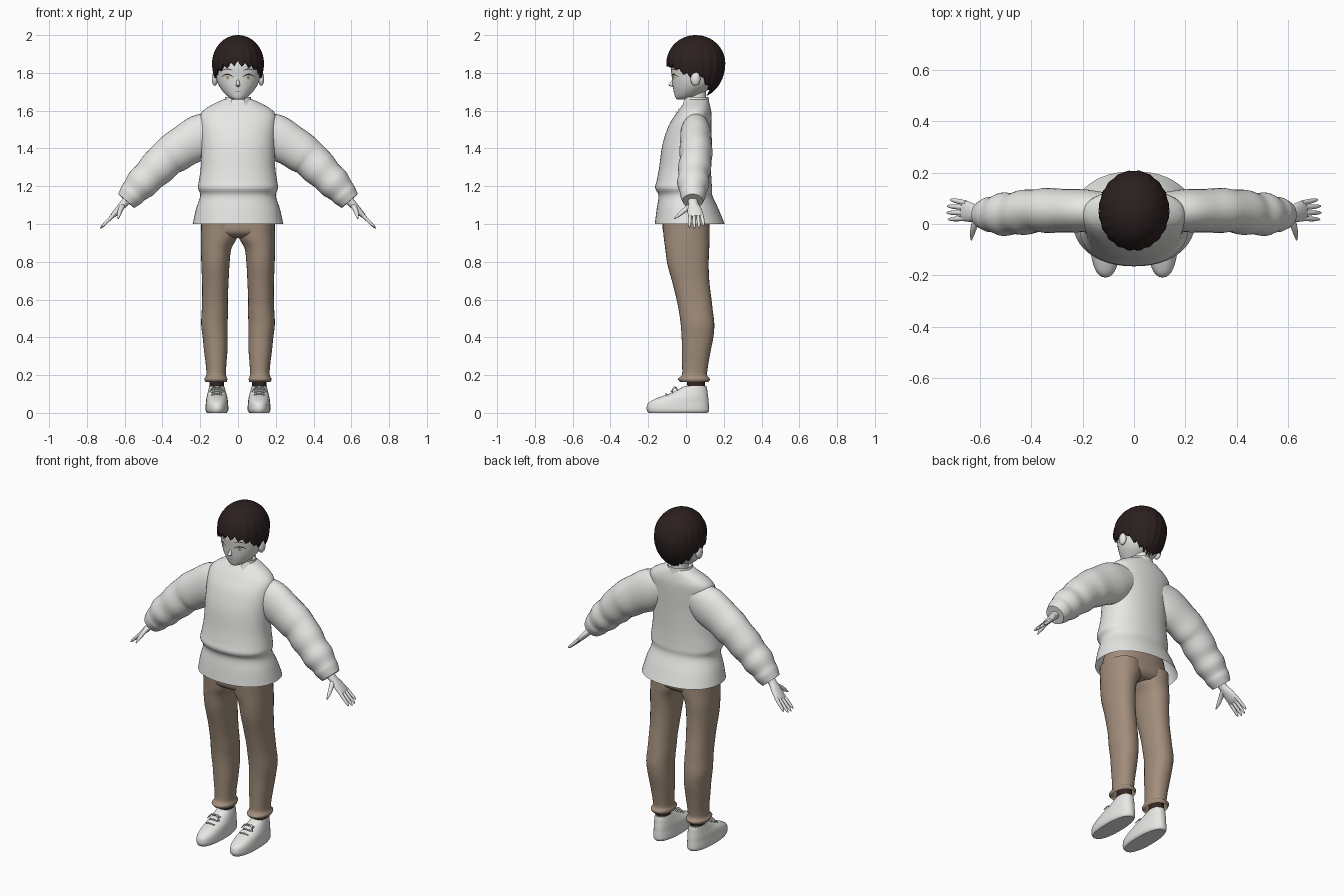
import bpy, bmesh, math, random
from mathutils import Vector
from mathutils.bvhtree import BVHTree

random.seed(4)
cube = bpy.data.objects.get("Cube")
if cube:
    bpy.data.objects.remove(cube)


def material(name, r, g, b):
    m = bpy.data.materials.new(name)
    m.use_nodes = True
    m.diffuse_color = (r, g, b, 1)
    bsdf = next(n for n in m.node_tree.nodes if n.type == 'BSDF_PRINCIPLED')
    bsdf.inputs["Base Color"].default_value = (r, g, b, 1)
    bsdf.inputs["Roughness"].default_value = 0.8
    return m


white = material("off white", .8, .8, .78)
brown = material("trouser brown", .36, .27, .2)
dark = material("hair dark brown", .025, .014, .014)
sock = material("sock dark brown", .035, .02, .017)
cream = material("eye cream", .82, .8, .6)
grey = material("soft grey", .35, .33, .3)
made = []


def finish(name, bm, mat):
    me = bpy.data.meshes.new(name)
    bm.to_mesh(me)
    bm.free()
    me.materials.append(mat)
    ob = bpy.data.objects.new(name, me)
    bpy.context.collection.objects.link(ob)
    made.append(ob)
    return ob


def smooth_path(pts, steps):
    """Catmull-Rom through tuples of any length."""
    out = []
    for i in range(len(pts) - 1):
        a, b, c, d = pts[max(i - 1, 0)], pts[i], pts[i + 1], pts[min(i + 2, len(pts) - 1)]
        for k in range(steps):
            t = k / steps
            out.append([q + .5 * t * (r - p + t * (2 * p - 5 * q + 4 * r - s + t * (3 * (q - r) + s - p)))
                        for p, q, r, s in zip(a, b, c, d)])
    return out + [list(pts[-1])]


def loft(name, pts, mat, flat=True, n=28, power=2.0, caps=(True, True), gap=0, steps=4):
    """Skin rounded sections (x, y, z, radius, y radius); gap leaves the front open."""
    path = smooth_path(pts, steps)
    bm = bmesh.new()
    rows = []
    for i, p in enumerate(path):
        u, v = Vector((1, 0, 0)), Vector((0, 1, 0))
        if not flat:
            t = Vector(path[min(i + 1, len(path) - 1)][:3]) - Vector(path[max(i - 1, 0)][:3])
            t.normalize()
            v = (v - t * v.dot(t)).normalized()
            u = v.cross(t)
        row = []
        for k in range(n + (gap > 0)):
            a = -math.pi / 2 + gap + (math.tau - 2 * gap) * k / n
            c, s = math.cos(a), math.sin(a)
            c = math.copysign(abs(c) ** (2 / power), c)
            s = math.copysign(abs(s) ** (2 / power), s)
            row.append(bm.verts.new(Vector(p[:3]) + u * c * max(p[3], .001) + v * s * max(p[4], .001)))
        rows.append(row)
    for lo, hi in zip(rows, rows[1:]):
        for k in range(n):
            j = (k + 1) % len(lo)
            bm.faces.new((lo[k], lo[j], hi[j], hi[k]))
    for row, cap in zip((rows[0], rows[-1]), caps):
        if cap and not gap:
            bm.faces.new(row)
    bmesh.ops.recalc_face_normals(bm, faces=bm.faces)
    return finish(name, bm, mat)


def stack(name, rows, mat, x=0, **kw):
    """Loft level sections given as (z, left edge, right edge, front, back)."""
    return loft(name, [((l + r) / 2 + x, (f + b) / 2, z, (r - l) / 2, (b - f) / 2)
                       for z, l, r, f, b in rows], mat, **kw)


def plate(name, target, x0, x1, low, high, mat, lift, cols=10):
    """Thin painted strip laid on the front of target; low and high are functions of 0..1."""
    tree = BVHTree.FromPolygons([v.co for v in target.data.vertices],
                                [p.vertices[:] for p in target.data.polygons])
    bm = bmesh.new()
    grid = []
    for i in range(cols + 1):
        t = i / cols
        x = x0 + (x1 - x0) * t
        col = []
        for k in range(4):
            z = low(t) + (high(t) - low(t)) * k / 3
            hit = tree.ray_cast(Vector((x, -1, z)), Vector((0, 1, 0)))[0]
            col.append(bm.verts.new((x, (hit.y if hit else 0) - lift, z)))
        grid.append(col)
    for a, b in zip(grid, grid[1:]):
        for k in range(3):
            bm.faces.new((a[k], b[k], b[k + 1], a[k + 1]))
    bm.normal_update()
    for f in bm.faces:
        if f.normal.y > 0:
            f.normal_flip()
    return finish(name, bm, mat)


def ellipsoid(name, loc, radii, mat):
    bm = bmesh.new()
    bmesh.ops.create_uvsphere(bm, u_segments=16, v_segments=10, radius=1)
    bmesh.ops.scale(bm, vec=radii, verts=bm.verts)
    bmesh.ops.translate(bm, vec=loc, verts=bm.verts)
    return finish(name, bm, mat)


# Shirt body, gathered at the waist and flared at the open hem
shirt = stack("shirt", [(z, -w, w, f, b) for z, w, f, b in (
    (1.0, .24, -.165, .205), (1.08, .222, -.155, .172), (1.15, .2, -.145, .14),
    (1.19, .212, -.163, .138), (1.23, .207, -.155, .135), (1.3, .197, -.142, .132),
    (1.42, .195, -.125, .132), (1.52, .2, -.092, .135), (1.58, .198, -.055, .135),
    (1.615, .165, -.03, .13), (1.645, .11, -.005, .122), (1.66, .075, .0, .115))],
    white, n=48, power=2.2, caps=(False, True))
stack("collar", [(1.62, -.085, .085, -.03, .128), (1.65, -.074, .074, -.018, .122),
                 (1.672, -.068, .068, -.008, .12)], white, gap=.45, n=32)
plate("collar_placket", shirt, -.035, .035, lambda t: 1.575 + .008 * abs(2 * t - 1),
      lambda t: 1.618, white, .006)

# Head, neck and face
head = stack("head", [(z, -w, w, f, b) for z, w, f, b in (
    (1.658, .022, -.045, .02), (1.667, .042, -.055, .04), (1.69, .07, -.062, .085),
    (1.73, .1, -.07, .14), (1.78, .117, -.075, .165), (1.85, .122, -.08, .175),
    (1.92, .1, -.05, .155), (1.96, .05, 0, .11))], white, n=40)
stack("neck", [(1.57, -.055, .055, 0, .115), (1.63, -.046, .046, .005, .108),
               (1.73, -.046, .046, .01, .105)], white)
loft("nose", [(0, -.066, 1.765, .006, .006), (0, -.074, 1.745, .009, .012),
              (0, -.08, 1.734, .011, .012), (0, -.066, 1.726, .005, .006)], white, n=12)
plate("mouth", head, -.022, .022, lambda t: 1.699, lambda t: 1.699 + .004 * math.sin(math.pi * t), grey, .002)

arc = lambda t: math.sin(math.pi * t)
for s, side in ((1, "left"), (-1, "right")):
    plate(side + "_eye", head, s * .026, s * .084, lambda t: 1.776 - .013 * arc(t),
          lambda t: 1.776 + .013 * arc(t), cream, .002)
    plate(side + "_iris", head, s * .045, s * .064, lambda t: 1.776 - .011 * arc(t),
          lambda t: 1.776 + .011 * arc(t), grey, .004)
    plate(side + "_lashes", head, s * .024, s * .088, lambda t: 1.777 + .012 * arc(t),
          lambda t: 1.779 + .017 * arc(t), dark, .005)
    plate(side + "_brow", head, s * .028, s * .085, lambda t: 1.812 + .006 * arc(t),
          lambda t: 1.813 + .01 * arc(t), dark, .003)
    ellipsoid(side + "_ear", (s * .123, .05, 1.768), (.016, .026, .036), white)

# Hair cap with ridged strands and a ragged lower edge
edge = [(0, 1.85), (35, 1.835), (60, 1.805), (78, 1.775), (95, 1.8), (115, 1.745), (150, 1.7), (181, 1.688)]
bm = bmesh.new()
columns, rows, mid = 120, 16, 1.85
grid = []
for i in range(columns):
    a = math.tau * i / columns
    deg = math.degrees(min(a, math.tau - a))
    (d0, z0), (d1, z1) = next(p for p in zip(edge, edge[1:]) if p[0][0] <= deg < p[1][0])
    end = z0 + (z1 - z0) * (deg - d0) / (d1 - d0)
    tooth = abs(i % 6 - 3) / 3
    end += .022 * (tooth - .4) + random.uniform(-.004, .004)
    last = math.acos((end - mid) / (.15 if end > mid else .185))
    col = []
    for k in range(1, rows + 2):
        th = last * min(k / rows, 1)
        c, r = math.cos(th), math.sin(th)
        r *= 1 - .035 * tooth * min(k / rows, 1)
        if k > rows:
            r *= .86
        col.append(bm.verts.new((.139 * r * math.sin(a), .052 - .158 * r * math.cos(a),
                                 mid + c * (.15 if c > 0 else .185))))
    grid.append(col)
crown = bm.verts.new((0, .052, 2.0))
for a, b in zip(grid, grid[1:] + grid[:1]):
    bm.faces.new((crown, a[0], b[0]))
    for k in range(rows):
        bm.faces.new((a[k], a[k + 1], b[k + 1], b[k]))
bmesh.ops.recalc_face_normals(bm, faces=bm.faces)
finish("hair", bm, dark)

# Trousers seat
stack("trouser_seat", [(1.1, -.17, .17, -.11, .115), (1.0, -.193, .193, -.124, .124),
                       (.95, -.18, .18, -.115, .122), (.925, -.1, .1, -.07, .1)], brown, n=40, power=2.4)

for s, side in ((1, "left"), (-1, "right")):
    # Puffy sleeve with a gathered cuff
    loft(side + "_sleeve", [(s * x, y, z, u, v) for x, y, z, u, v in (
        (.1, .05, 1.51, .09, .07), (.19, .052, 1.466, .118, .083), (.28, .052, 1.415, .11, .085),
        (.34, .053, 1.375, .107, .088), (.38, .052, 1.345, .099, .083), (.43, .045, 1.295, .097, .088),
        (.47, .04, 1.255, .087, .08), (.51, .038, 1.215, .087, .085), (.545, .037, 1.177, .073, .07),
        (.565, .037, 1.153, .069, .068), (.592, .036, 1.122, .056, .054))], white, flat=False)
    # Hand with four fingers and a thumb
    loft(side + "_palm", [(s * x, y, z, u, v) for x, y, z, u, v in (
        (.575, .036, 1.14, .024, .027), (.605, .038, 1.107, .021, .026), (.63, .044, 1.08, .018, .036),
        (.655, .05, 1.052, .015, .04), (.67, .052, 1.037, .01, .036))], white, flat=False, n=20)
    for finger, (base, tip, reach) in enumerate(((.022, .018, .93), (.043, .044, 1.0), (.063, .07, .98), (.082, .095, .82))):
        ends = [(s * (.655 + .075 * reach * t), base + (tip - base) * t, 1.052 - .076 * reach * t, r, r)
                for t, r in ((0, .01), (.5, .0095), (.85, .007), (1, .002))]
        loft(f"{side}_finger_{finger + 1}", ends, white, flat=False, n=10, steps=3)
    loft(side + "_thumb", [(s * .61, .03, 1.098, .015, .015), (s * .622, -.005, 1.075, .013, .013),
                           (s * .63, -.035, 1.05, .01, .01), (s * .634, -.062, 1.028, .003, .003)],
         white, flat=False, n=12)
    # Trouser leg
    leg = [(1.0, .002, .195, -.124, .124), (.93, .004, .196, -.118, .125), (.87, .035, .196, -.11, .123),
           (.785, .045, .194, -.098, .12), (.69, .05, .19, -.072, .124), (.6, .054, .19, -.05, .135),
           (.54, .053, .192, -.038, .142), (.47, .055, .195, -.028, .15), (.4, .055, .187, -.023, .145),
           (.33, .056, .18, -.021, .131), (.25, .062, .17, -.02, .117), (.2, .063, .168, -.022, .112),
           (.18, .056, .178, -.042, .127), (.163, .06, .172, -.03, .118)]
    mirrored = lambda part: [(z, min(s * l, s * r), max(s * l, s * r), f, b) for z, l, r, f, b in part]
    stack(side + "_trouser_leg", mirrored(leg), brown, n=32, power=2.2, caps=(True, False))
    # Sock and shoe
    stack(side + "_sock", mirrored([(.1, .075, .152, .01, .1), (.24, .075, .152, .0, .1)]), sock)
    stack(side + "_shoe", mirrored([
        (0, .06, .164, -.198, .114), (.012, .052, .171, -.206, .122), (.03, .051, .172, -.208, .122),
        (.055, .053, .17, -.197, .12), (.08, .056, .167, -.15, .118), (.1, .061, .162, -.092, .115),
        (.125, .068, .156, -.04, .112), (.142, .074, .152, -.01, .108)]), white, n=36, power=2.3)
    # Laces and bow
    for k in range(3):
        y, z = -.1 + .028 * k, .1 + .013 * k
        loft(f"{side}_lace_{k + 1}", [(s * .085, y, z - .004, .004, .004), (s * .112, y - .006, z + .002, .004, .004),
                                      (s * .139, y, z - .004, .004, .004)], white, flat=False, n=8)
    for d in (-1, 1):
        x = s * .112
        loft(f"{side}_bow_{'inner' if d * s < 0 else 'outer'}", [
            (x, -.05, .13, .003, .003), (x + d * .02, -.062, .135, .004, .006),
            (x + d * .038, -.075, .112, .003, .003)], white, flat=False, n=8)

# Smooth shading with sharp edges kept
bpy.ops.object.select_all(action='DESELECT')
for ob in made:
    ob.select_set(True)
bpy.context.view_layer.objects.active = made[0]
bpy.ops.object.shade_smooth_by_angle(angle=math.radians(50))
